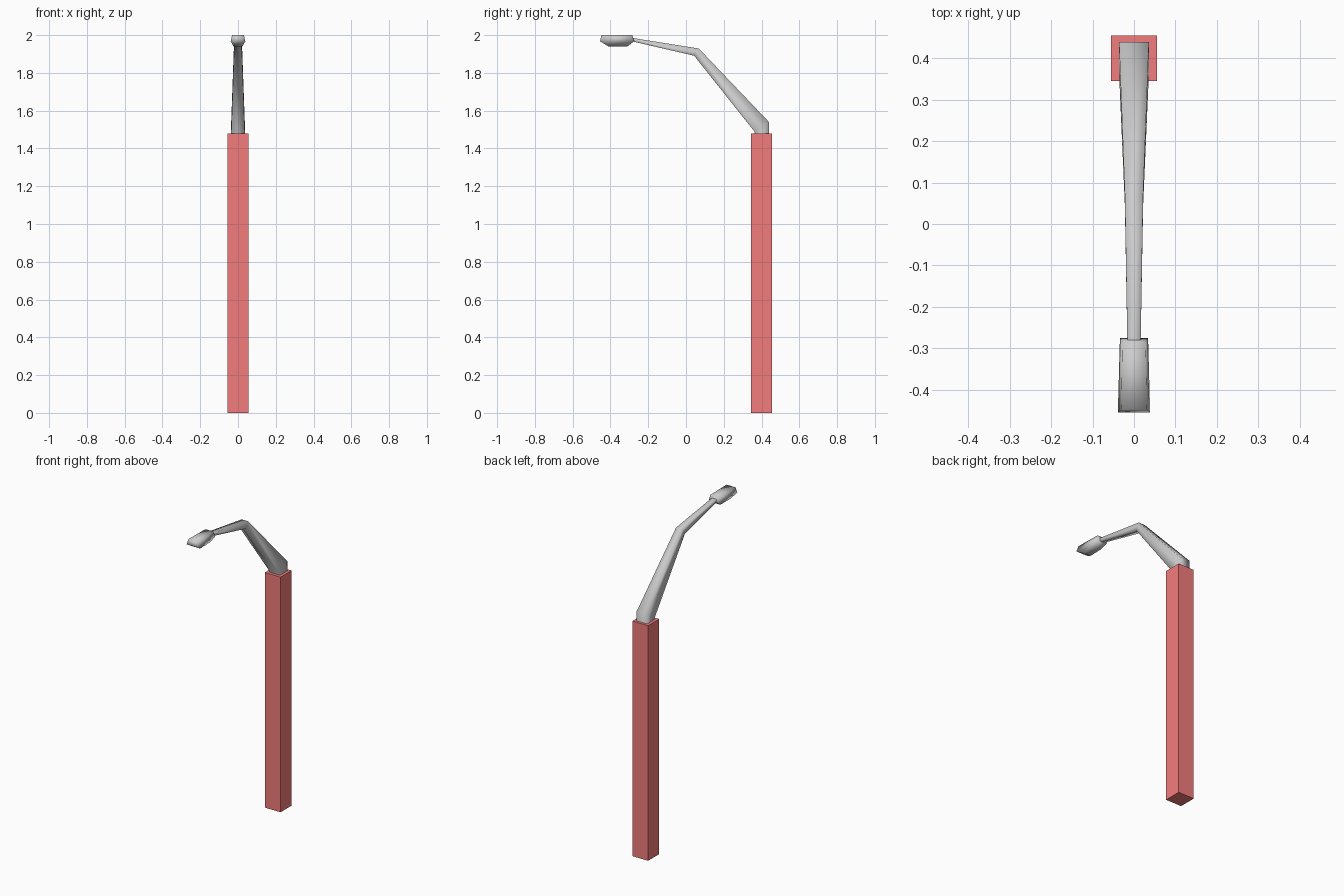
import bpy, bmesh

if "Cube" in bpy.data.objects:
    bpy.data.objects.remove(bpy.data.objects["Cube"])


def loft(name, rings, smooth=True, caps=True):
    """Skin a list of 4-corner rings, optionally capping both ends."""
    bm = bmesh.new()
    loops = [[bm.verts.new(p) for p in ring] for ring in rings]
    for a, b in zip(loops, loops[1:]):
        for i in range(4):
            j = (i + 1) % 4
            bm.faces.new((a[i], a[j], b[j], b[i]))
    if caps:
        bm.faces.new(loops[0][::-1])
        bm.faces.new(loops[-1])
    bmesh.ops.recalc_face_normals(bm, faces=bm.faces)
    for f in bm.faces:
        f.smooth = smooth
    mesh = bpy.data.meshes.new(name)
    bm.to_mesh(mesh)
    bm.free()
    obj = bpy.data.objects.new(name, mesh)
    bpy.context.collection.objects.link(obj)
    return obj


def section(w, inner, outer):
    """Square section: half width w, inner and outer (y, z) edges."""
    return [(-w, *inner), (w, *inner), (w, *outer), (-w, *outer)]


def plate(z, y0, w0, y1, w1):
    """Horizontal trapezoid between front edge y0 and rear edge y1."""
    return [(-w0, y0, z), (w0, y0, z), (w1, y1, z), (-w1, y1, z)]


# Square red post
post = loft("post", [plate(z, 0.345, 0.055, 0.455, 0.055) for z in (0, 1.48)],
            smooth=False)
red = bpy.data.materials.new("red")
red.diffuse_color = (0.9, 0.2, 0.2, 1)
red.use_nodes = True
red.node_tree.nodes["Principled BSDF"].inputs["Base Color"].default_value = red.diffuse_color
post.data.materials.append(red)

# Bent, tapering arm, its foot sunk into the post
loft("arm", [
    section(0.038, (0.362, 1.38), (0.439, 1.38)),
    section(0.036, (0.364, 1.487), (0.439, 1.54)),
    section(0.022, (0.043, 1.891), (0.068, 1.929)),
    section(0.016, (-0.29, 1.968), (-0.29, 1.986)),
], caps=False)

# Lamp head: tapered lens below, housing above, wider at the front
loft("lamp_head", [
    plate(1.94, -0.41, 0.023, -0.31, 0.021),
    plate(1.967, -0.455, 0.039, -0.275, 0.034),
    plate(2.0, -0.448, 0.031, -0.284, 0.028),
])
